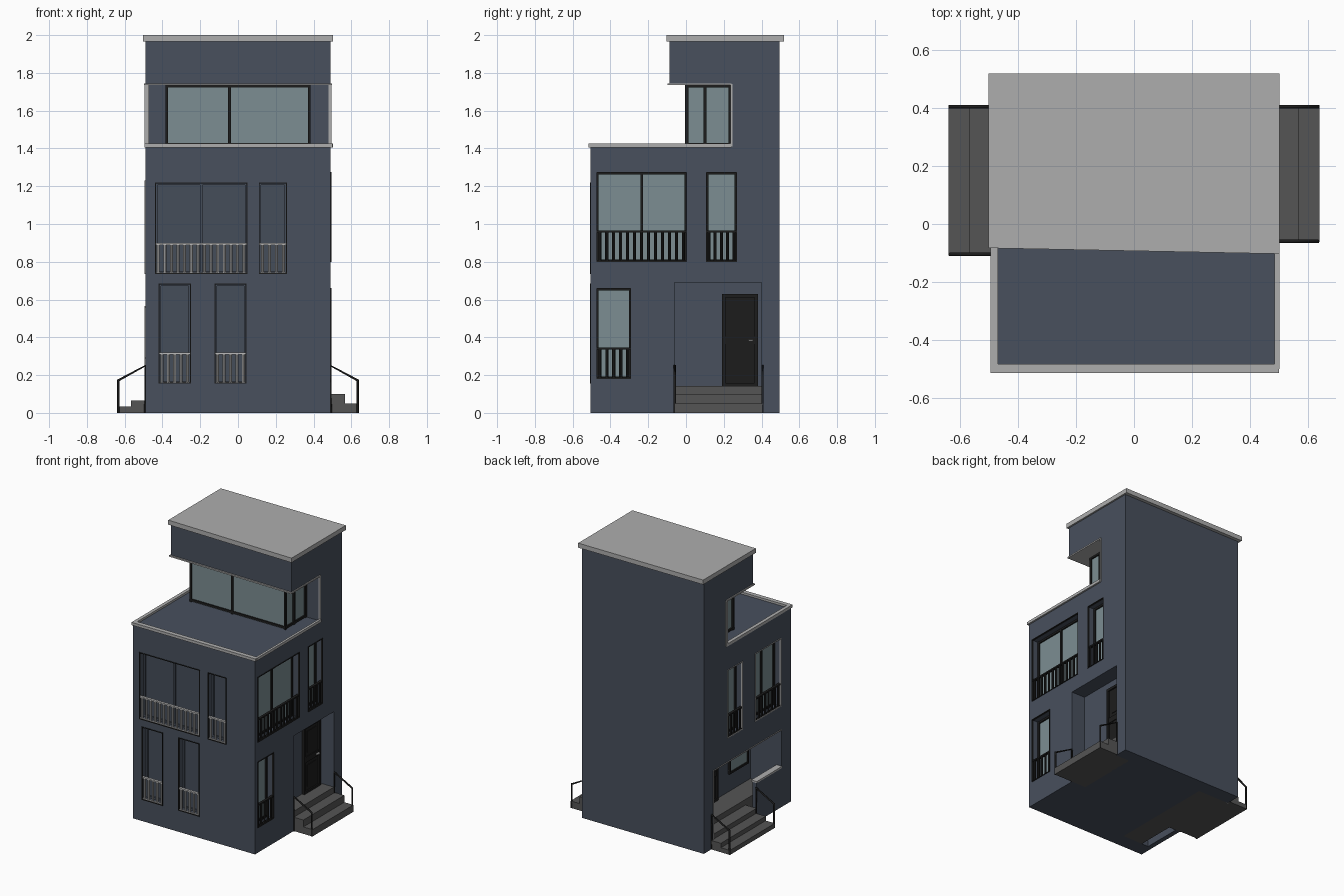
import bpy, bmesh
from mathutils import Matrix, Vector

if "Cube" in bpy.data.objects:
    bpy.data.objects.remove(bpy.data.objects["Cube"])


def mat(name, r, g, b):
    m = bpy.data.materials.new(name)
    m.diffuse_color = (r, g, b, 1)
    m.use_nodes = True
    m.node_tree.nodes["Principled BSDF"].inputs["Base Color"].default_value = m.diffuse_color
    return m


WALL = mat("wall_blue", 0.065, 0.08, 0.11)
DARK = mat("dark_metal", 0.012, 0.012, 0.012)
GLASS = mat("glass", 0.2, 0.27, 0.29)
SHADE = mat("shaded_glass", 0.06, 0.075, 0.1)
TRIM = mat("light_trim", 0.42, 0.42, 0.42)
STEP = mat("step_stone", 0.09, 0.09, 0.09)
RAIL = mat("light_rail", 0.5, 0.5, 0.5)


def finish(name, bm, material):
    bmesh.ops.recalc_face_normals(bm, faces=bm.faces)
    me = bpy.data.meshes.new(name)
    bm.to_mesh(me)
    bm.free()
    me.materials.append(material)
    ob = bpy.data.objects.new(name, me)
    bpy.context.collection.objects.link(ob)
    return ob


def add_box(bm, b):
    x0, x1, y0, y1, z0, z1 = b
    m = Matrix.Translation(((x0 + x1) / 2, (y0 + y1) / 2, (z0 + z1) / 2))
    bmesh.ops.create_cube(bm, size=1, matrix=m @ Matrix.Diagonal((abs(x1 - x0), abs(y1 - y0), abs(z1 - z0), 1)))


def boxes(name, material, *bs):
    bm = bmesh.new()
    for b in bs:
        add_box(bm, b)
    return finish(name, bm, material)


def prism(name, material, pts, z0, z1):
    bm = bmesh.new()
    f = bm.faces.new([bm.verts.new((x, y, z0)) for x, y in pts])
    r = bmesh.ops.extrude_face_region(bm, geom=[f])
    bmesh.ops.translate(bm, verts=[v for v in r["geom"] if isinstance(v, bmesh.types.BMVert)], vec=(0, 0, z1 - z0))
    return finish(name, bm, material)


# Box on a facade: u along the wall, d = depth inwards
def on(side, u0, u1, d0, d1, z0, z1):
    if side == "front":
        return (u0, u1, -0.505 + d0, -0.505 + d1, z0, z1)
    s = 1 if side == "right" else -1
    return (s * (0.49 - d0), s * (0.49 - d1), u0, u1, z0, z1)


def border(side, u0, u1, d0, d1, z0, z1, w):
    return [on(side, u0, u0 + w, d0, d1, z0, z1), on(side, u1 - w, u1, d0, d1, z0, z1),
            on(side, u0, u1, d0, d1, z0, z0 + w), on(side, u0, u1, d0, d1, z1 - w, z1)]


# side, u range, z range, number of panes
WINDOWS = [
    ("front", -0.44, 0.05, 0.735, 1.22, 2), ("front", 0.11, 0.26, 0.735, 1.22, 1),
    ("front", -0.42, -0.25, 0.155, 0.685, 1), ("front", -0.125, 0.045, 0.155, 0.685, 1),
    ("right", -0.475, 0.005, 0.80, 1.275, 2), ("right", 0.105, 0.27, 0.80, 1.275, 1),
    ("right", -0.475, -0.29, 0.18, 0.66, 1),
    ("left", -0.39, -0.09, 0.735, 1.23, 2), ("left", 0.05, 0.225, 0.735, 1.23, 1),
]
DEEP = 0.08

# Main body with window and entrance recesses cut in
body = boxes("main_body", WALL, (-0.49, 0.49, -0.505, 0.495, 0, 1.41))
cuts = [on(s, a, b, -0.05, DEEP, z0, z1) for s, a, b, z0, z1, n in WINDOWS]
cuts += [on("right", -0.06, 0.40, -0.05, 0.11, -0.05, 0.69),
         on("left", -0.395, 0.39, -0.05, 0.25, -0.05, 0.565)]
cutter = boxes("recess_cutter", WALL, *cuts)
mod = body.modifiers.new("recesses", "BOOLEAN")
mod.operation, mod.solver, mod.object = "DIFFERENCE", "EXACT", cutter
bpy.context.view_layer.objects.active = body
bpy.ops.object.modifier_apply(modifier=mod.name)
bpy.data.objects.remove(cutter)

# Windows: trim, frame, glass, balustrade
for i, (s, a, b, z0, z1, n) in enumerate(WINDOWS):
    tag = f"{s}_window_{i + 1}"
    boxes(tag + "_trim", TRIM if s == "left" else DARK, *border(s, a, b, -0.004, 0.01, z0, z1, 0.005))
    frame = border(s, a, b, 0.05, 0.07, z0, z1, 0.013)
    if n == 2:
        c = (a + b) / 2
        frame.append(on(s, c - 0.007, c + 0.007, 0.05, 0.07, z0, z1))
    boxes(tag + "_frame", SHADE if s == "front" else DARK, *frame)
    boxes(tag + "_glass", SHADE if s == "front" else GLASS, on(s, a, b, 0.06, 0.065, z0, z1))
    top = z0 + 0.165
    bm = bmesh.new()
    add_box(bm, on(s, a, b, 0.0, 0.018, top - 0.01, top))
    add_box(bm, on(s, a, b, 0.002, 0.016, z0, z0 + 0.008))
    count = round((b - a) / 0.036)
    for k in range(count):
        u = a + (k + 0.5) * (b - a) / count
        x0, x1, y0, y1, _, _ = on(s, u, u, 0.009, 0.009, 0, 0)
        bmesh.ops.create_cone(bm, cap_ends=True, segments=8, radius1=0.008, radius2=0.008,
                              depth=top - z0, matrix=Matrix.Translation((x0, y0, (z0 + top) / 2)))
    finish(tag + "_balustrade", bm, RAIL if s == "front" else DARK)

# Terrace edge trim
boxes("terrace_trim", TRIM, (-0.495, 0.5, -0.515, -0.483, 1.405, 1.425),
      (-0.495, -0.47, -0.5, 0.24, 1.405, 1.425), (0.485, 0.502, -0.5, 0.24, 1.405, 1.425))

# Upper storey: rear block, overhanging block, roof
boxes("upper_rear_wall", WALL, (-0.49, 0.49, 0.24, 0.495, 1.40, 1.75))
prism("upper_block", WALL, [(-0.49, -0.07), (0.49, -0.088), (0.49, 0.495), (-0.49, 0.495)], 1.74, 1.97)
prism("roof_slab", TRIM, [(-0.502, -0.083), (0.502, -0.103), (0.502, 0.52), (-0.502, 0.52)], 1.967, 2.0)
prism("overhang_trim", TRIM, [(-0.497, -0.08), (0.497, -0.098), (0.497, 0.24), (-0.497, 0.24)], 1.735, 1.745)
boxes("upper_side_trim", TRIM, (-0.495, -0.47, 0.228, 0.245, 1.41, 1.74), (0.48, 0.495, 0.235, 0.245, 1.41, 1.74))

# Glazed room on the terrace
boxes("terrace_glass", GLASS, (-0.375, 0.375, 0.005, 0.24, 1.41, 1.737))
bars = [(-0.385, 0.385, -0.002, 0.012, z, z + 0.015) for z in (1.415, 1.722)]
bars += [(x - 0.007, x + 0.007, -0.004, 0.012, 1.41, 1.737) for x in (-0.378, -0.045, 0.378)]
for s in (-1, 1):
    bars += [(s * 0.365, s * 0.385, 0, 0.24, z, z + 0.015) for z in (1.415, 1.722)]
    bars += [(s * 0.365, s * 0.385, y - 0.008, y + 0.008, 1.41, 1.737) for y in (0.1, 0.232)]
boxes("terrace_window_frame", DARK, *bars)

# Entrance steps
boxes("right_steps", STEP, (0.375, 0.49, -0.06, 0.40, 0, 0.143),
      (0.485, 0.567, -0.06, 0.41, 0, 0.10), (0.56, 0.64, -0.06, 0.41, 0, 0.05))
boxes("left_steps", STEP, (-0.40, -0.235, -0.395, 0.39, 0, 0.14), (-0.49, -0.395, -0.11, 0.39, 0, 0.10),
      (-0.567, -0.485, -0.105, 0.41, 0, 0.065), (-0.64, -0.56, -0.105, 0.41, 0, 0.033))
boxes("left_porch_wall", WALL, (-0.49, -0.455, -0.396, -0.11, 0, 0.29))
boxes("left_porch_cap", TRIM, (-0.495, -0.45, -0.396, -0.105, 0.285, 0.297))
boxes("left_porch_trim", TRIM, *border("left", -0.395, 0.39, -0.004, 0.01, 0.0, 0.565, 0.006)[1:2],
      on("left", -0.395, 0.39, -0.004, 0.01, 0.559, 0.565))
boxes("left_porch_window_frame", DARK, *border("left", -0.36, -0.14, 0.235, 0.255, 0.27, 0.51, 0.013))
boxes("left_porch_window_glass", GLASS, on("left", -0.36, -0.14, 0.244, 0.255, 0.27, 0.51))

# Doors with raised border, panels and handle
for s, a, b, d, z0, z1 in (("right", 0.19, 0.38, 0.11, 0.14, 0.63), ("left", 0.0, 0.19, 0.25, 0.14, 0.54)):
    h = (z0 + z1) / 2
    boxes(s + "_door", DARK, on(s, a, b, d - 0.01, d + 0.005, z0, z1),
          *border(s, a, b, d - 0.02, d, z0, z1, 0.018),
          on(s, a, b, d - 0.016, d, h - 0.02, h + 0.02),
          on(s, a + 0.045, b - 0.045, d - 0.014, d, z0 + 0.045, h - 0.045),
          on(s, a + 0.045, b - 0.045, d - 0.014, d, h + 0.045, z1 - 0.045))
    boxes(s + "_door_handle", TRIM, on(s, b - 0.05, b - 0.025, d - 0.03, d - 0.015, h - 0.005, h + 0.003))


# Step handrails
def handrail(name, s, y):
    cu = bpy.data.curves.new(name, "CURVE")
    cu.dimensions = "3D"
    cu.bevel_depth = 0.007
    cu.bevel_resolution = 1
    sp = cu.splines.new("POLY")
    pts = [(0.634, 0), (0.634, 0.172), (0.49, 0.25), (0.49, 0.0)]
    sp.points.add(len(pts) - 1)
    for p, (x, z) in zip(sp.points, pts):
        p.co = (s * x, y, z, 1)
    cu.use_fill_caps = True
    cu.materials.append(DARK)
    bpy.context.collection.objects.link(bpy.data.objects.new(name, cu))


handrail("right_handrail_front", 1, -0.06)
handrail("right_handrail_back", 1, 0.405)
handrail("left_handrail_front", -1, -0.105)
handrail("left_handrail_back", -1, 0.405)
